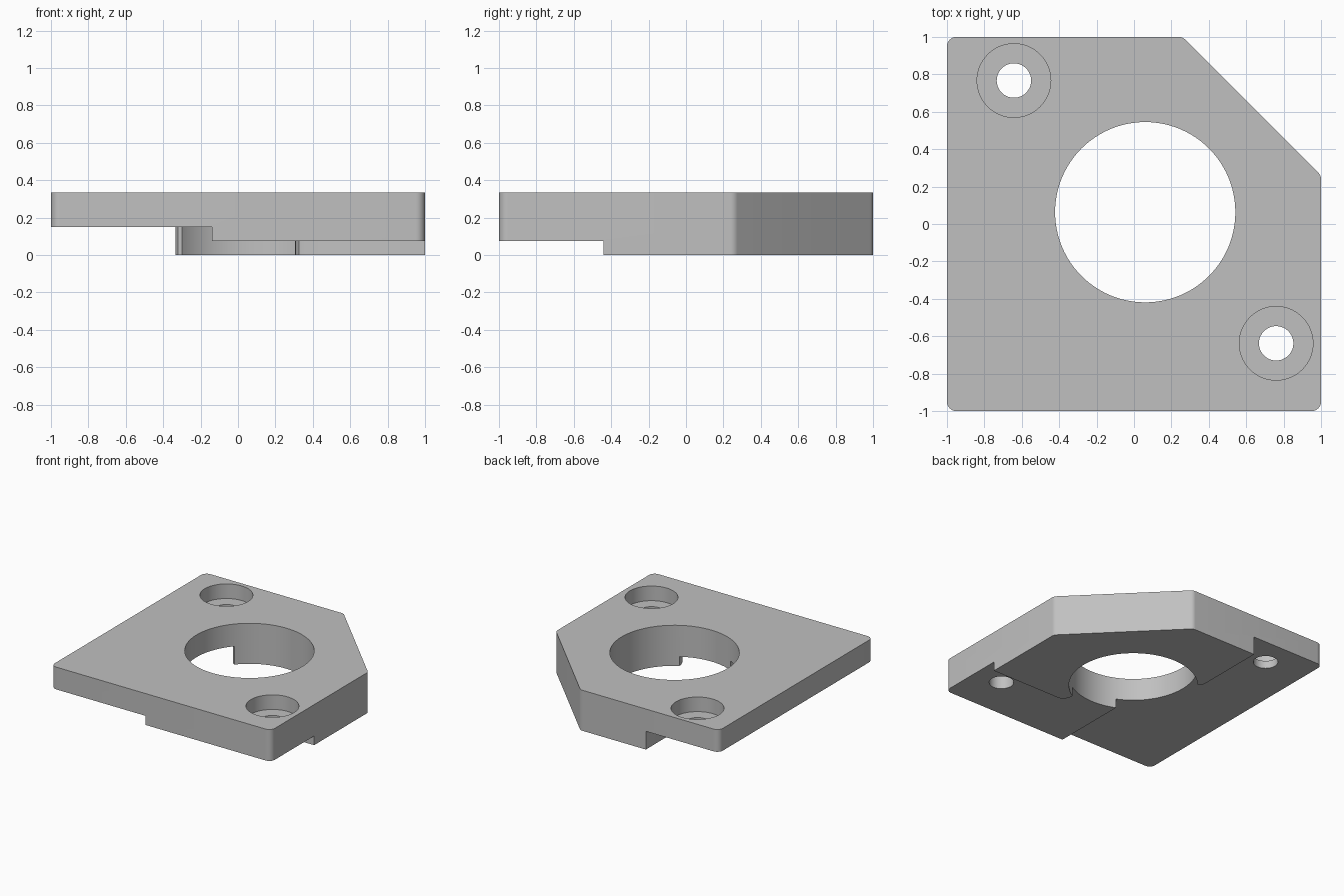
import bpy, bmesh, math
from mathutils import Vector

cube = bpy.data.objects.get("Cube")
if cube:
    bpy.data.objects.remove(cube, do_unlink=True)

TOP = 0.333
grey = bpy.data.materials.new("plain_grey")
grey.use_nodes = True
color = (0.53, 0.53, 0.53, 1)
grey.diffuse_color = color
grey.node_tree.nodes["Principled BSDF"].inputs["Base Color"].default_value = color


def prism(name, outline, z0, z1):
    """Extrude a closed outline between two heights."""
    bm = bmesh.new()
    face = bm.faces.new([bm.verts.new((p[0], p[1], z0)) for p in outline])
    up = bmesh.ops.extrude_face_region(bm, geom=[face])["geom"]
    bmesh.ops.translate(bm, vec=(0, 0, z1 - z0),
                        verts=[v for v in up if isinstance(v, bmesh.types.BMVert)])
    bmesh.ops.recalc_face_normals(bm, faces=bm.faces)
    mesh = bpy.data.meshes.new(name)
    bm.to_mesh(mesh)
    bm.free()
    mesh.materials.append(grey)
    obj = bpy.data.objects.new(name, mesh)
    bpy.context.collection.objects.link(obj)
    return obj


def circle(x, y, r, n=64):
    return [(x + r * math.cos(math.tau * i / n), y + r * math.sin(math.tau * i / n))
            for i in range(n)]


def rounded(corners, r, steps=8):
    """Replace each convex corner of an outline with an arc."""
    points = []
    for i, c in enumerate(corners):
        c = Vector(c)
        a = (Vector(corners[i - 1]) - c).normalized()
        b = (Vector(corners[(i + 1) % len(corners)]) - c).normalized()
        half = a.angle(b) / 2
        centre = c + (a + b).normalized() * r / math.sin(half)
        start = c + a * r / math.tan(half) - centre
        sweep = math.pi - 2 * half
        for k in range(steps + 1):
            t = sweep * k / steps
            points.append((centre.x + start.x * math.cos(t) - start.y * math.sin(t),
                           centre.y + start.x * math.sin(t) + start.y * math.cos(t)))
    return points


# Plate with rounded corners and one clipped corner
plate = prism("mounting_plate", rounded(
    [(-1, -1), (1, -1), (1, 0.26), (0.26, 1), (-1, 1)], 0.05), 0, TOP)

# Stepped recesses on the underside, with rounded tips beside the bore
cutters = [
    prism("left_recess_cutter", [
        (-1.1, -1.1), (-0.14, -1.1), (-0.14, 0.3), (-0.28, 0.37), (-0.3, 0.384),
        (-0.322, 0.394), (-0.335, 0.42), (-0.335, 1.1), (-1.1, 1.1)], -0.1, 0.15),
    prism("front_recess_cutter", [
        (-0.2, -1.1), (1.1, -1.1), (1.1, -0.44), (0.36, -0.44), (0.325, -0.42),
        (0.308, -0.38), (0.3, -0.3), (-0.2, -0.3)], -0.1, 0.075),
    prism("bore_cutter", circle(0.06, 0.063, 0.482, 96), -0.2, 0.5),
]

# Counterbored screw holes
for side, x, y in (("back", -0.642, 0.767), ("front", 0.76, -0.638)):
    cutters.append(prism(side + "_screw_cutter", circle(x, y, 0.092), -0.2, 0.5))
    cutters.append(prism(side + "_counterbore_cutter", circle(x, y, 0.197), TOP - 0.12, 0.5))

for cutter in cutters:
    cutter.hide_render = True
    mod = plate.modifiers.new(cutter.name, "BOOLEAN")
    mod.operation = "DIFFERENCE"
    mod.solver = "EXACT"
    mod.object = cutter

# Bake the cuts and drop the cutters
bpy.context.view_layer.update()
final = bpy.data.meshes.new_from_object(
    plate.evaluated_get(bpy.context.evaluated_depsgraph_get()))
plate.modifiers.clear()
plate.data = final
for cutter in cutters:
    bpy.data.objects.remove(cutter, do_unlink=True)

bpy.ops.object.select_all(action="DESELECT")
plate.select_set(True)
bpy.context.view_layer.objects.active = plate
bpy.ops.object.shade_smooth_by_angle(angle=math.radians(30))
